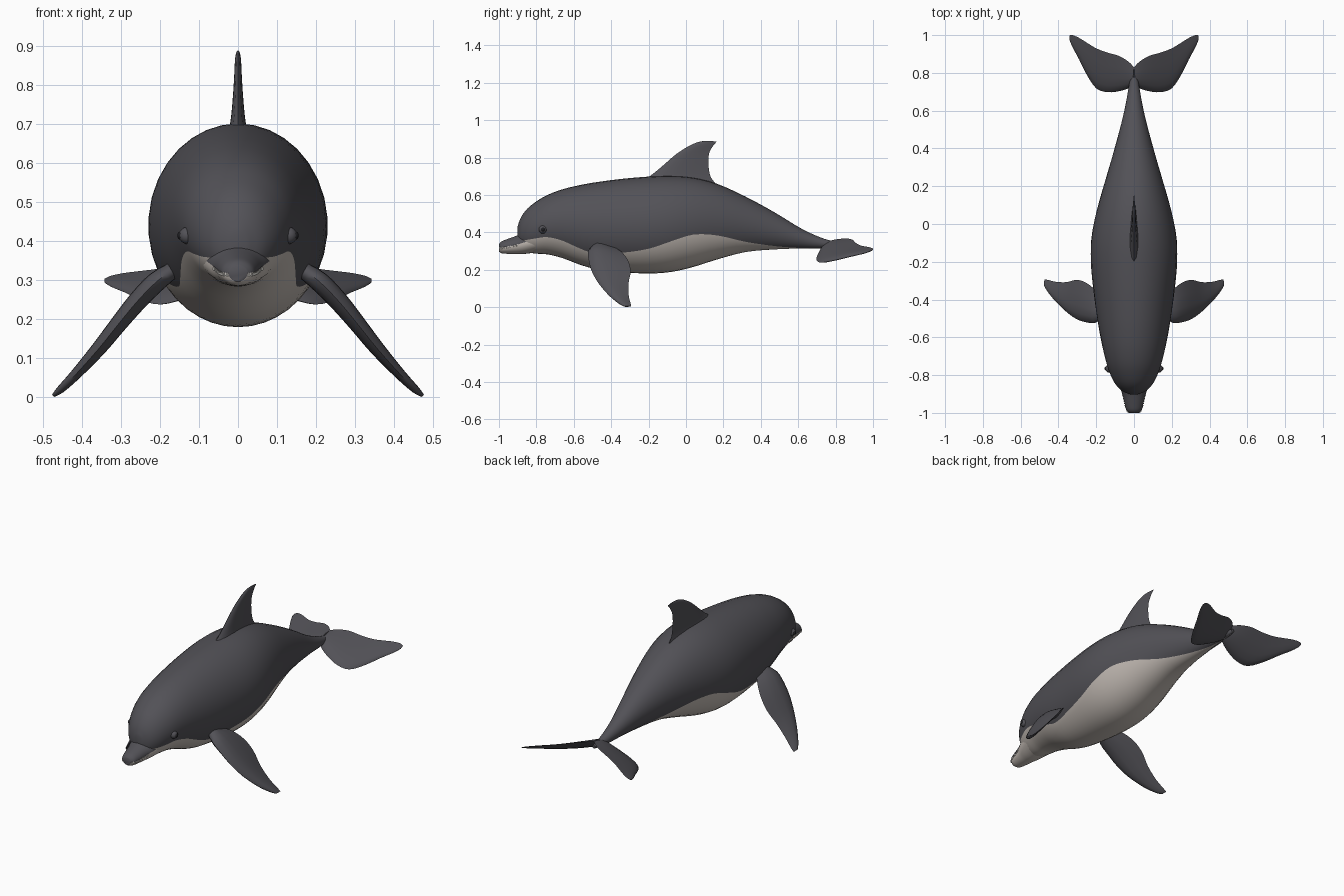
import bpy, bmesh, math
from mathutils import Vector, Matrix

if "Cube" in bpy.data.objects:
    bpy.data.objects.remove(bpy.data.objects["Cube"])


def material(name, rgb):
    m = bpy.data.materials.new(name)
    m.diffuse_color = (*rgb, 1)
    m.use_nodes = True
    m.node_tree.nodes["Principled BSDF"].inputs["Base Color"].default_value = m.diffuse_color
    return m


DARK = material("slate_grey", (0.085, 0.083, 0.095))
PALE = material("belly_cream", (0.55, 0.50, 0.46))
BLACK = material("eye_black", (0.015, 0.015, 0.018))
WHITE = material("tooth_white", (0.72, 0.70, 0.66))


def finish(bm, name, mats, mirror=False, angle=50):
    bmesh.ops.recalc_face_normals(bm, faces=bm.faces)
    mesh = bpy.data.meshes.new(name)
    bm.to_mesh(mesh)
    bm.free()
    for m in mats:
        mesh.materials.append(m)
    for p in mesh.polygons:
        p.use_smooth = True
    mesh.set_sharp_from_angle(angle=math.radians(angle))
    ob = bpy.data.objects.new(name, mesh)
    bpy.context.collection.objects.link(ob)
    if mirror:
        ob.modifiers.new("mirror", 'MIRROR').use_clip = False
    return ob


def smooth_rows(rows, steps):
    """Catmull-Rom curve through rows of numbers."""
    out = []
    for i in range(len(rows) - 1):
        a, b, c, d = (rows[max(0, min(len(rows) - 1, i + k))] for k in (-1, 0, 1, 2))
        for s in range(steps):
            t = s / steps
            out.append([0.5 * (2 * q + (r - p) * t + (2 * p - 5 * q + 4 * r - u) * t * t
                               + (3 * q - p - 3 * r + u) * t ** 3)
                        for p, q, r, u in zip(a, b, c, d)])
    return out + [list(rows[-1])]


def loft(bm, rings, mat_of=lambda i: 0):
    loops = [[bm.verts.new(p) for p in ring] for ring in rings]
    n = len(loops[0])
    for a, b in zip(loops, loops[1:]):
        for i in range(n):
            j = (i + 1) % n
            bm.faces.new((a[i], a[j], b[j], b[i])).material_index = mat_of(i)
    bm.faces.new(loops[0])
    bm.faces.new(loops[-1])


LOW, HIGH = 7, 11  # segments under and over the colour line


def two_tone_body(name, rows, steps):
    """rows: y, top z, bottom z, half width, colour line z"""
    rings = []
    for y, top, bot, w, line in smooth_rows(rows, steps):
        c, r = (top + bot) / 2, (top - bot) / 2
        tb = math.acos(max(-0.98, min(0.9995, (c - line) / r)))
        angles = [tb * i / LOW for i in range(LOW)]
        angles += [tb + (math.pi - tb) * i / HIGH for i in range(HIGH + 1)]
        angles += [-a for a in angles[-2:0:-1]]
        rings.append([(w * math.sin(a), y, c - r * math.cos(a)) for a in angles])
    total = len(rings[0])
    bm = bmesh.new()
    loft(bm, rings, lambda i: 1 if i < LOW or i >= total - LOW else 0)
    return finish(bm, name, [DARK, PALE])


def fin(name, rows, normal, steps=3, mirror=False):
    """rows: leading point xyz, trailing point xyz, half thickness"""
    normal = Vector(normal).normalized()
    chord = [(0.0, 0.0), (0.06, 0.55), (0.2, 0.95), (0.4, 1.0), (0.7, 0.6), (1.0, 0.0)]
    rings = []
    for r in smooth_rows(rows, steps):
        lead, trail = Vector(r[:3]), Vector(r[3:6])
        side = [(lead.lerp(trail, u), normal * h * r[6]) for u, h in chord]
        rings.append([p + o for p, o in side] + [p - o for p, o in side[-2:0:-1]])
    bm = bmesh.new()
    loft(bm, rings)
    return finish(bm, name, [DARK], mirror, 60)


# Torso with rounded forehead and tapering tail stock
two_tone_body("body", [
    (-0.902, 0.425, 0.36, 0.02, 0.37), (-0.885, 0.475, 0.32, 0.062, 0.36),
    (-0.85, 0.525, 0.295, 0.097, 0.36), (-0.80, 0.565, 0.286, 0.124, 0.368),
    (-0.74, 0.60, 0.282, 0.145, 0.374), (-0.66, 0.63, 0.262, 0.165, 0.355),
    (-0.57, 0.652, 0.228, 0.183, 0.315), (-0.48, 0.668, 0.203, 0.198, 0.285),
    (-0.35, 0.685, 0.187, 0.215, 0.29), (-0.20, 0.698, 0.180, 0.229, 0.312),
    (-0.08, 0.702, 0.188, 0.226, 0.352), (0.04, 0.692, 0.215, 0.205, 0.388),
    (0.17, 0.658, 0.256, 0.170, 0.383), (0.32, 0.59, 0.295, 0.126, 0.349),
    (0.48, 0.503, 0.309, 0.081, 0.326), (0.62, 0.418, 0.314, 0.047, 0.316),
    (0.74, 0.365, 0.315, 0.026, 0.315), (0.83, 0.345, 0.325, 0.008, 0.324)], 3)

# Snout
BEAK = [(-0.76, 0.43, 0.30, 0.11, 0.37), (-0.85, 0.405, 0.286, 0.082, 0.35),
        (-0.90, 0.384, 0.284, 0.062, 0.335), (-0.95, 0.366, 0.285, 0.050, 0.324),
        (-0.985, 0.352, 0.288, 0.040, 0.320), (-1.0, 0.337, 0.297, 0.024, 0.318)]
two_tone_body("beak", BEAK, 4)

# Small teeth along the mouth line
bm = bmesh.new()
for y, top, bot, w, line in smooth_rows(BEAK[2:], 4)[:-1]:
    c, r = (top + bot) / 2, (top - bot) / 2
    x = w * math.sqrt(max(0, 1 - ((line - c) / r) ** 2))
    for s in (-1, 1):
        bmesh.ops.create_cone(bm, segments=6, radius1=0.003, radius2=0.001, depth=0.01,
                              cap_ends=True,
                              matrix=Matrix.Translation((s * x, y, line - 0.003)))
finish(bm, "teeth", [WHITE])

# Dorsal fin
fin("dorsal_fin", [(0, l, zl, 0, t, zt, h) for l, zl, t, zt, h in [
    (-0.27, 0.66, 0.19, 0.63, 0.036), (-0.19, 0.703, 0.135, 0.69, 0.021),
    (-0.12, 0.76, 0.120, 0.76, 0.014), (-0.05, 0.82, 0.123, 0.82, 0.010),
    (0.02, 0.864, 0.143, 0.86, 0.008), (0.07, 0.884, 0.160, 0.88, 0.005),
    (0.11, 0.889, 0.164, 0.886, 0.002)]], (1, 0, 0))

# Pectoral flippers
fin("flippers", [(x, l, z, x, t, z, h) for x, l, t, z, h in [
    (0.155, -0.49, -0.41, 0.335, 0.020), (0.205, -0.523, -0.35, 0.30, 0.026),
    (0.255, -0.52, -0.31, 0.25, 0.025), (0.305, -0.503, -0.296, 0.19, 0.022),
    (0.357, -0.466, -0.308, 0.125, 0.019), (0.415, -0.41, -0.306, 0.06, 0.014),
    (0.455, -0.36, -0.296, 0.02, 0.010), (0.474, -0.33, -0.294, 0.004, 0.004)]],
    (0.75, 0, 0.66), mirror=True)


# Tail flukes on a tilted plane
def fluke_z(x, y):
    return 0.004 + 0.436 * y - 0.394 * x


fin("tail_flukes", [(x, l, fluke_z(x, l), x, t, fluke_z(x, t), h) for x, l, t, h in [
    (0.0, 0.735, 0.83, 0.016), (0.03, 0.718, 0.86, 0.017), (0.08, 0.703, 0.89, 0.016),
    (0.14, 0.698, 0.907, 0.014), (0.20, 0.718, 0.93, 0.012), (0.25, 0.79, 0.96, 0.010),
    (0.29, 0.87, 0.985, 0.008), (0.325, 0.935, 1.0, 0.005), (0.342, 0.975, 0.998, 0.002)]],
    (0.39, -0.44, 1), mirror=True)

# Eyes with a raised lid behind each
for name, radius, x, mat in (("eyelids", 0.022, 0.130, DARK), ("eyes", 0.012, 0.144, BLACK)):
    bm = bmesh.new()
    bmesh.ops.create_uvsphere(bm, u_segments=14, v_segments=8, radius=radius,
                              matrix=Matrix.Translation((x, -0.765, 0.415)))
    finish(bm, name, [mat], mirror=True)
